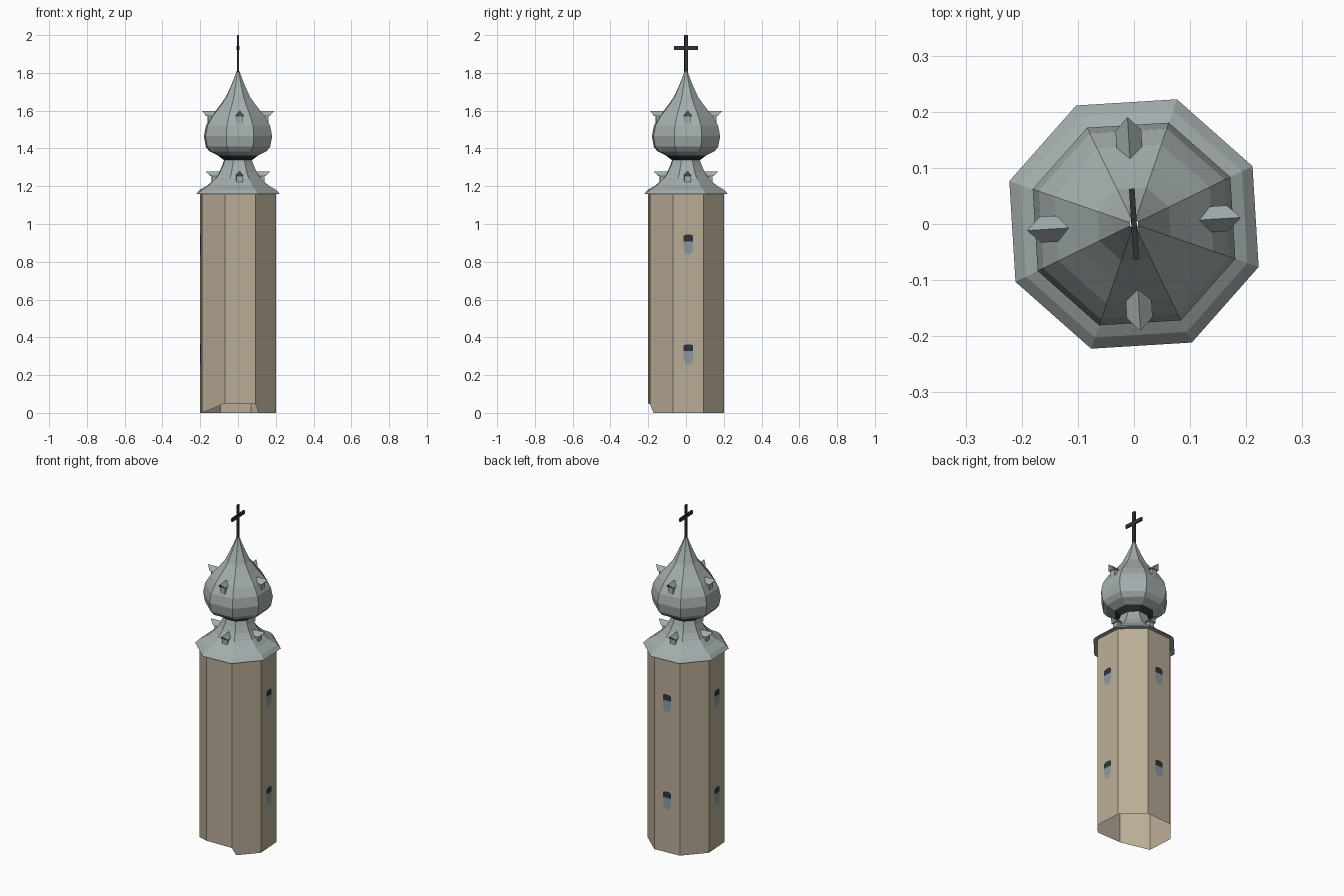
import bpy, math
from mathutils import Matrix, Vector

if "Cube" in bpy.data.objects:
    bpy.data.objects.remove(bpy.data.objects["Cube"])

TWIST = 3.5  # whole tower is turned a little about z


def material(name, rgb):
    m = bpy.data.materials.new(name)
    m.diffuse_color = (*rgb, 1)
    m.use_nodes = True
    m.node_tree.nodes["Principled BSDF"].inputs["Base Color"].default_value = m.diffuse_color
    return m


STONE = material("tan_plaster", (0.49, 0.42, 0.31))
ROOF = material("grey_roof", (0.37, 0.42, 0.42))
DARK = material("dark_metal", (0.03, 0.034, 0.036))
GLASS = material("blue_grey_glass", (0.27, 0.32, 0.36))


def add(name, verts, faces, mats, turn=0.0):
    me = bpy.data.meshes.new(name)
    rot = Matrix.Rotation(math.radians(turn), 3, 'Z')
    me.from_pydata([rot @ Vector(v) for v in verts], [], faces)
    for m in mats:
        me.materials.append(m)
    ob = bpy.data.objects.new(name, me)
    bpy.context.collection.objects.link(ob)
    return ob


def corner(i, r, z):
    a = math.radians(22.5 + TWIST + 45 * i)
    return (r * math.cos(a), r * math.sin(a), z)


def lathe(name, profile, mats, bands=()):
    """Eight-sided stack of rings; bands lists the ring steps using material 1."""
    verts = [corner(i, r, z) for r, z in profile for i in range(8)]
    faces, idx = [], []
    for k in range(len(profile) - 1):
        for i in range(8):
            j = (i + 1) % 8
            faces.append((k * 8 + i, k * 8 + j, k * 8 + 8 + j, k * 8 + 8 + i))
            idx.append(1 if k in bands else 0)
    ob = add(name, verts, faces, mats)
    for p, m in zip(ob.data.polygons, idx):
        p.material_index = m
    return ob


# tower shaft: open below, front foot cut away (corners 4..6 face the front)
R, TOP = 0.212, 1.158
foot = {5: 0.05, 6: 0.046}
verts = [corner(i, R, foot.get(i, 0)) for i in range(8)] + [corner(i, R, TOP) for i in range(8)]
a, b = Vector(corner(6, R, 0)), Vector(corner(7, R, 0))
verts.append(tuple(a.lerp(b, 0.15)))
faces = []
for i in range(8):
    j = (i + 1) % 8
    faces.append((6, 16, 7, 15, 14) if i == 6 else (i, j, 8 + j, 8 + i))
add("tower_shaft", verts, faces, [STONE])

# eave, flared skirt roof, neck and onion dome
lathe("skirt_roof", [(0.205, 1.158), (0.235, 1.158), (0.214, 1.18), (0.17, 1.205),
                     (0.13, 1.24), (0.105, 1.275), (0.088, 1.31), (0.078, 1.338)], [ROOF])
lathe("onion_dome", [(0.078, 1.338), (0.112, 1.362), (0.16, 1.385), (0.181, 1.41),
                     (0.191, 1.465), (0.180, 1.52), (0.150, 1.57), (0.108, 1.62),
                     (0.069, 1.67), (0.040, 1.73), (0.021, 1.775), (0.008, 1.81)],
      [ROOF, DARK], bands=(0,))


# arched windows: glass below a dark arch head, on every side but the front
def window(name, turn, z):
    d = R * math.cos(math.radians(22.5)) + 0.002
    w = 0.026
    glass = [(d, -w, z + 0.07), (d, -w, z + 0.03), (d, -w * .6, z + 0.006), (d, 0, z),
             (d, w * .6, z + 0.006), (d, w, z + 0.03), (d, w, z + 0.07)]
    head = [(d, -w, z + 0.074), (d, w, z + 0.074), (d, w, z + 0.099),
            (d, w * .5, z + 0.106), (d, -w * .5, z + 0.106), (d, -w, z + 0.099)]
    head = [(p[0], p[1], p[2] if k > 1 else z + 0.07) for k, p in enumerate(head)]
    add(name + "_glass", glass, [tuple(range(7))], [GLASS], turn)
    add(name + "_head", head, [tuple(range(6))], [DARK], turn)


for side, ang in (("right", 0), ("back", 90), ("left", 180)):
    for level, z in (("lower", 0.257), ("upper", 0.838)):
        window(f"{side}_{level}_window", ang + TWIST, z)


# dormers: gabled box with a pointed overhanging roof
def dormer(name, turn, x_in, x_out, z0, z1, ridge, tip, w):
    h, e = w * 0.75, z1
    walls = [(x, y, z) for x in (x_in, x_out) for y in (-h, h) for z in (z0, z1)]
    walls += [(x_in, 0, ridge - .004), (x_out, 0, ridge - .004)]
    add(name + "_walls", walls, [(0, 4, 5, 1), (2, 3, 7, 6), (4, 6, 7, 9, 5),
                                 (0, 1, 8, 3, 2), (0, 2, 6, 4)], [ROOF], turn)
    roof = [(x_in, -w, e), (x_out + .006, -w, e), (tip, 0, ridge),
            (x_out + .006, w, e), (x_in, w, e), (x_in - .018, 0, ridge)]
    add(name + "_roof", roof, [(0, 1, 2, 5), (2, 3, 4, 5), (1, 3, 2),
                               (0, 4, 3, 1), (0, 5, 4)], [ROOF], turn)


for k in range(4):
    t = TWIST + 90 * k
    dormer(f"dome_dormer_{k}", t, 0.122, 0.161, 1.51, 1.572, 1.598, 0.191, 0.023)
    dormer(f"skirt_dormer_{k}", t, 0.09, 0.139, 1.205, 1.253, 1.279, 0.173, 0.023)


# cross on the spire
def box(name, half, centre):
    verts = [(centre[0] + x * half[0], centre[1] + y * half[1], centre[2] + z * half[2])
             for x in (-1, 1) for y in (-1, 1) for z in (-1, 1)]
    faces = [(0, 1, 3, 2), (4, 6, 7, 5), (0, 4, 5, 1), (2, 3, 7, 6), (0, 2, 6, 4), (1, 5, 7, 3)]
    add(name, verts, faces, [DARK], TWIST)


box("cross_post", (0.005, 0.009, 0.1), (0, 0, 1.9))
box("cross_arm", (0.005, 0.063, 0.01), (0, 0, 1.932))
